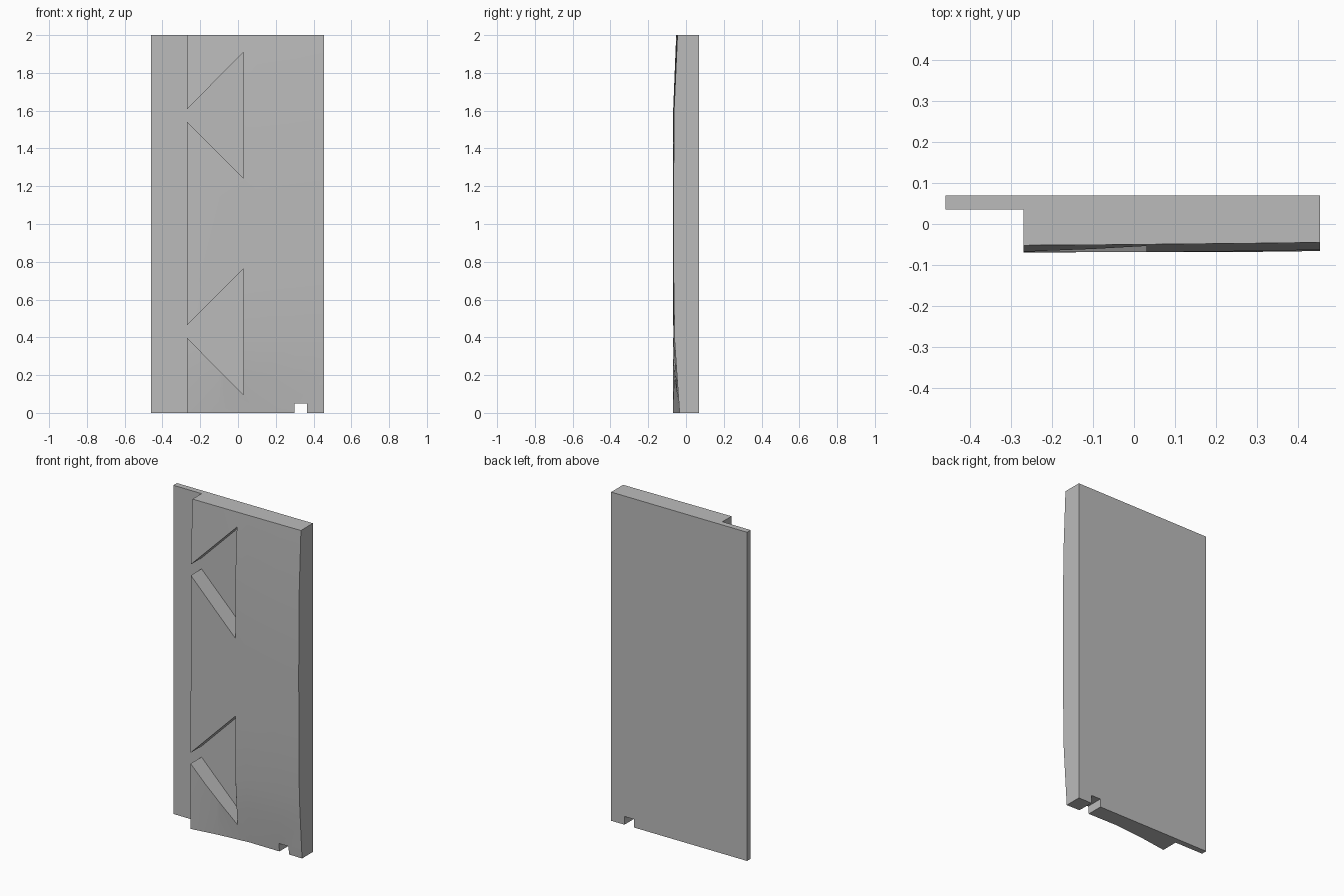
import bpy, bmesh, math

cube = bpy.data.objects.get("Cube")
if cube:
    bpy.data.objects.remove(cube, do_unlink=True)

BACK, FLOOR = 0.07, 0.035
OUTER, STEP, RIGHT = -0.46, -0.27, 0.455

grey = bpy.data.materials.new("plain grey")
grey.use_nodes = True
colour = (0.5, 0.5, 0.5, 1)
grey.diffuse_color = colour
grey.node_tree.nodes["Principled BSDF"].inputs["Base Color"].default_value = colour


def make_object(name, bm):
    bmesh.ops.recalc_face_normals(bm, faces=bm.faces)
    mesh = bpy.data.meshes.new(name)
    bm.to_mesh(mesh)
    bm.free()
    mesh.materials.append(grey)
    obj = bpy.data.objects.new(name, mesh)
    bpy.context.collection.objects.link(obj)
    return obj


def prism(name, outline, y0, y1):
    """Extrude an (x, z) outline from y0 to y1."""
    bm = bmesh.new()
    face = bm.faces.new([bm.verts.new((x, y0, z)) for x, z in outline])
    ext = bmesh.ops.extrude_face_region(bm, geom=[face])["geom"]
    for v in ext:
        if isinstance(v, bmesh.types.BMVert):
            v.co.y = y1
    return make_object(name, bm)


# Gently bowed front: y at each column, for each height
columns = [STEP, -0.1, 0.1, 0.3, RIGHT]
rows = [
    (0.0, [-0.07, -0.046, -0.028, -0.03, -0.034]),
    (0.2, [-0.07, -0.061, -0.052, -0.049, -0.048]),
    (0.38, [-0.07, -0.068, -0.065, -0.062, -0.06]),
    (0.7, [-0.069, -0.069, -0.068, -0.067, -0.065]),
    (1.15, [-0.068, -0.069, -0.069, -0.068, -0.066]),
    (1.6, [-0.068, -0.069, -0.068, -0.066, -0.063]),
    (2.0, [-0.052, -0.051, -0.049, -0.047, -0.045]),
]

# Panel and rear flange, lofted upward as one stepped section
bm = bmesh.new()
rings = []
for z, depths in rows:
    section = [(OUTER, BACK), (OUTER, FLOOR), (STEP, FLOOR)]
    section += list(zip(columns, depths)) + [(RIGHT, BACK)]
    rings.append([bm.verts.new((x, y, z)) for x, y in section])
for low, high in zip(rings, rings[1:]):
    for i in range(len(low)):
        j = (i + 1) % len(low)
        bm.faces.new((low[i], low[j], high[j], high[i]))
bm.faces.new(rings[0])
bm.faces.new(rings[-1])
panel = make_object("panel", bm)

# Flared recesses opening onto the flange, and the foot notch
cutters = []
for label, mid in (("lower", 0.43), ("upper", 1.575)):
    outline = [(-0.32, mid - 0.033), (STEP, mid - 0.033), (0.03, mid - 0.335),
               (0.03, mid + 0.335), (STEP, mid + 0.033), (-0.32, mid + 0.033)]
    cutters.append(prism(label + "_recess_cutter", outline, -0.2, FLOOR))
notch = [(0.3, -0.1), (0.365, -0.1), (0.365, 0.05), (0.3, 0.05)]
cutters.append(prism("notch_cutter", notch, -0.2, 0.2))

bpy.ops.object.select_all(action="DESELECT")
panel.select_set(True)
bpy.context.view_layer.objects.active = panel
for cutter in cutters:
    cutter.hide_render = True
    mod = panel.modifiers.new(cutter.name, "BOOLEAN")
    mod.operation = "DIFFERENCE"
    mod.solver = "EXACT"
    mod.object = cutter
    bpy.ops.object.modifier_apply(modifier=mod.name)
for cutter in cutters:
    bpy.data.objects.remove(cutter, do_unlink=True)

bpy.ops.object.shade_smooth_by_angle(angle=math.radians(25))
